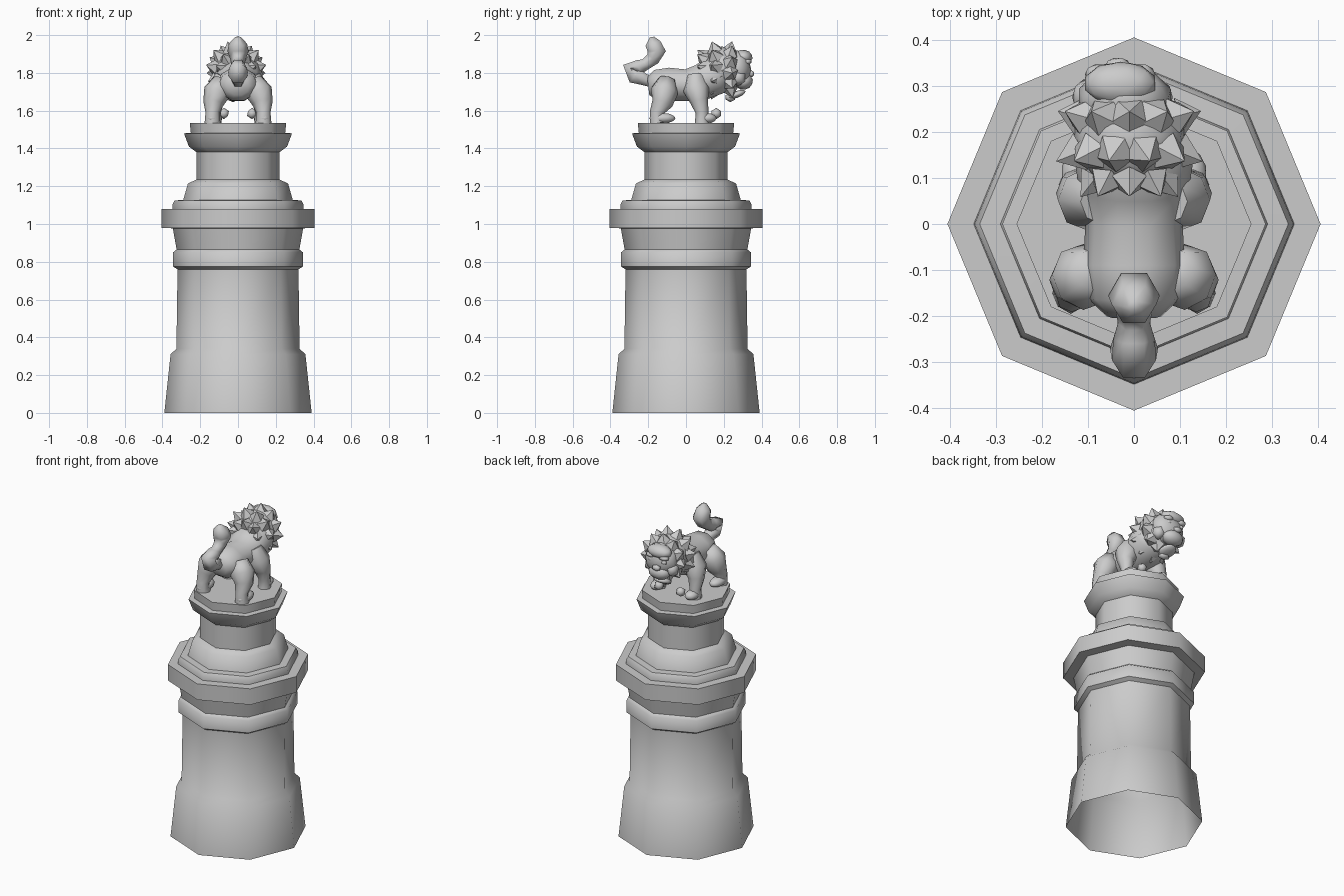
import bpy, bmesh, math
from mathutils import Vector, Matrix

cube = bpy.data.objects.get("Cube")
if cube:
    bpy.data.objects.remove(cube, do_unlink=True)

stone = bpy.data.materials.new("grey_stone")
stone.use_nodes = True
stone.diffuse_color = (0.6, 0.6, 0.6, 1)
stone.node_tree.nodes["Principled BSDF"].inputs["Base Color"].default_value = (0.6, 0.6, 0.6, 1)


def finish(name, bm, angle=50):
    bmesh.ops.recalc_face_normals(bm, faces=bm.faces)
    mesh = bpy.data.meshes.new(name)
    bm.to_mesh(mesh)
    bm.free()
    mesh.materials.append(stone)
    ob = bpy.data.objects.new(name, mesh)
    bpy.context.collection.objects.link(ob)
    bpy.ops.object.select_all(action='DESELECT')
    ob.select_set(True)
    bpy.context.view_layer.objects.active = ob
    bpy.ops.object.shade_smooth_by_angle(angle=math.radians(angle))
    return ob


def bridge(bm, rings):
    for a, b in zip(rings, rings[1:]):
        n = len(a)
        for i in range(n):
            bm.faces.new((a[i], a[(i + 1) % n], b[(i + 1) % n], b[i]))


def lathe(name, profile, sides=8):
    bm = bmesh.new()
    rings = []
    for r, z in profile:
        rings.append([bm.verts.new((r * math.cos(math.tau * i / sides),
                                    r * math.sin(math.tau * i / sides), z)) for i in range(sides)])
    bridge(bm, rings)
    bm.faces.new(rings[-1])
    return finish(name, bm)


def tube(name, path, radii, sides=8, widen=1.0):
    """Limb with round cross-sections following a path."""
    pts = [Vector(p) for p in path]
    bm = bmesh.new()
    rings = []
    for i, (p, r) in enumerate(zip(pts, radii)):
        d = (pts[min(i + 1, len(pts) - 1)] - pts[max(i - 1, 0)]).normalized()
        u = (Vector((1, 0, 0)) - d * d.x).normalized()
        v = d.cross(u)
        rings.append([bm.verts.new(p + u * (r * widen * math.cos(math.tau * k / sides))
                                   + v * (r * math.sin(math.tau * k / sides))) for k in range(sides)])
    bridge(bm, rings)
    bm.faces.new(rings[0])
    bm.faces.new(rings[-1])
    return finish(name, bm, 75)


def blob(name, centre, size, tilt=0, detail=2):
    bm = bmesh.new()
    m = (Matrix.Translation(centre) @ Matrix.Rotation(math.radians(tilt), 4, 'X')
         @ Matrix.Diagonal((*size, 1)))
    bmesh.ops.create_icosphere(bm, subdivisions=detail, radius=1, matrix=m)
    return finish(name, bm, 60)


def add_spike(bm, base, direction, width, length):
    rot = direction.to_track_quat('Z', 'Y').to_matrix().to_4x4()
    m = Matrix.Translation(base + direction * length * 0.5) @ rot
    bmesh.ops.create_cone(bm, cap_ends=True, segments=5, radius1=width, radius2=0,
                          depth=length, matrix=m)


# Octagonal pedestal, open underneath
lathe("pedestal", [
    (.39, 0), (.357, .31), (.326, .34), (.32, .76), (.344, .775), (.344, .85), (.325, .865),
    (.345, .977), (.405, .98), (.405, 1.08), (.348, 1.08), (.346, 1.105), (.335, 1.125),
    (.29, 1.127), (.265, 1.215), (.22, 1.235), (.22, 1.38), (.26, 1.41), (.286, 1.48),
    (.25, 1.482), (.255, 1.535)])

# Torso, rump to neck
tube("torso",
     [(0, -.2, 1.73), (0, -.16, 1.735), (0, -.09, 1.74), (0, 0, 1.735), (0, .08, 1.75),
      (0, .16, 1.79), (0, .22, 1.81)],
     [.05, .085, .092, .088, .1, .11, .08], 10, 1.2)

# Legs and paws, mirrored
for side, s in (("left", 1), ("right", -1)):
    tube(side + "_hind_leg",
         [(s * .08, -.1, 1.76), (s * .11, -.115, 1.70), (s * .13, -.125, 1.64),
          (s * .135, -.155, 1.59), (s * .135, -.15, 1.535)],
         [.05, .073, .055, .037, .042])
    blob(side + "_hind_paw", (s * .137, -.125, 1.56), (.04, .07, .028))
    tube(side + "_front_leg",
         [(s * .07, .05, 1.78), (s * .1, .055, 1.71), (s * .122, .07, 1.65),
          (s * .125, .085, 1.59), (s * .125, .085, 1.535)],
         [.05, .07, .048, .034, .038])
    blob(side + "_front_paw", (s * .12, .11, 1.56), (.038, .052, .028))
    blob(side + "_ball", (s * .075, .16, 1.585), (.03, .03, .03), detail=1)

# Curled tail with a bulbous tip
tube("tail",
     [(0, -.15, 1.74), (0, -.22, 1.765), (0, -.27, 1.785), (0, -.295, 1.825), (0, -.25, 1.83),
      (0, -.215, 1.845), (0, -.175, 1.875), (0, -.155, 1.915), (0, -.175, 1.955), (0, -.18, 1.99)],
     [.03, .036, .052, .048, .045, .035, .042, .056, .048, .014], 6)

# Mane volume and its rows of pointed locks
centre = Vector((-.01, .19, 1.815))
blob("mane_core", centre, (.125, .12, .125))
bm = bmesh.new()
rows = [(-48, 9, .04, .05, 0), (-16, 11, .045, .055, .5), (20, 11, .045, .05, 0)]
for lat, count, width, length, shift in rows:
    t = math.radians(lat)
    for i in range(count):
        a = math.tau * (i + shift) / count + math.pi / 2
        d = Vector((math.cos(a) * math.cos(t), math.sin(t), math.sin(a) * math.cos(t)))
        base = centre + Vector((d.x * .115, d.y * .125, d.z * .11))
        add_spike(bm, base, (d + Vector((0, -.1, .1))).normalized(), width, length)
finish("mane_locks", bm, 30)

# Broad face with brow, muzzle, nose and open jaw
blob("face", (-.02, .27, 1.82), (.105, .075, .1))
blob("forehead", (-.03, .305, 1.885), (.08, .048, .038), -10)
blob("muzzle", (-.03, .305, 1.755), (.07, .05, .045), 10)
blob("nose", (-.035, .345, 1.795), (.03, .018, .02), detail=1)
blob("lower_jaw", (-.025, .265, 1.685), (.05, .055, .018), 20)
blob("chin_tuft", (-.025, .235, 1.67), (.04, .03, .025), detail=1)
for side, s in (("left", 1), ("right", -1)):
    blob(side + "_brow", (-.03 + s * .045, .325, 1.86), (.035, .025, .018), detail=1)
    blob(side + "_eye", (-.03 + s * .045, .325, 1.832), (.018, .016, .015), detail=1)
    blob(side + "_cheek", (-.025 + s * .075, .275, 1.775), (.038, .045, .045), detail=1)
